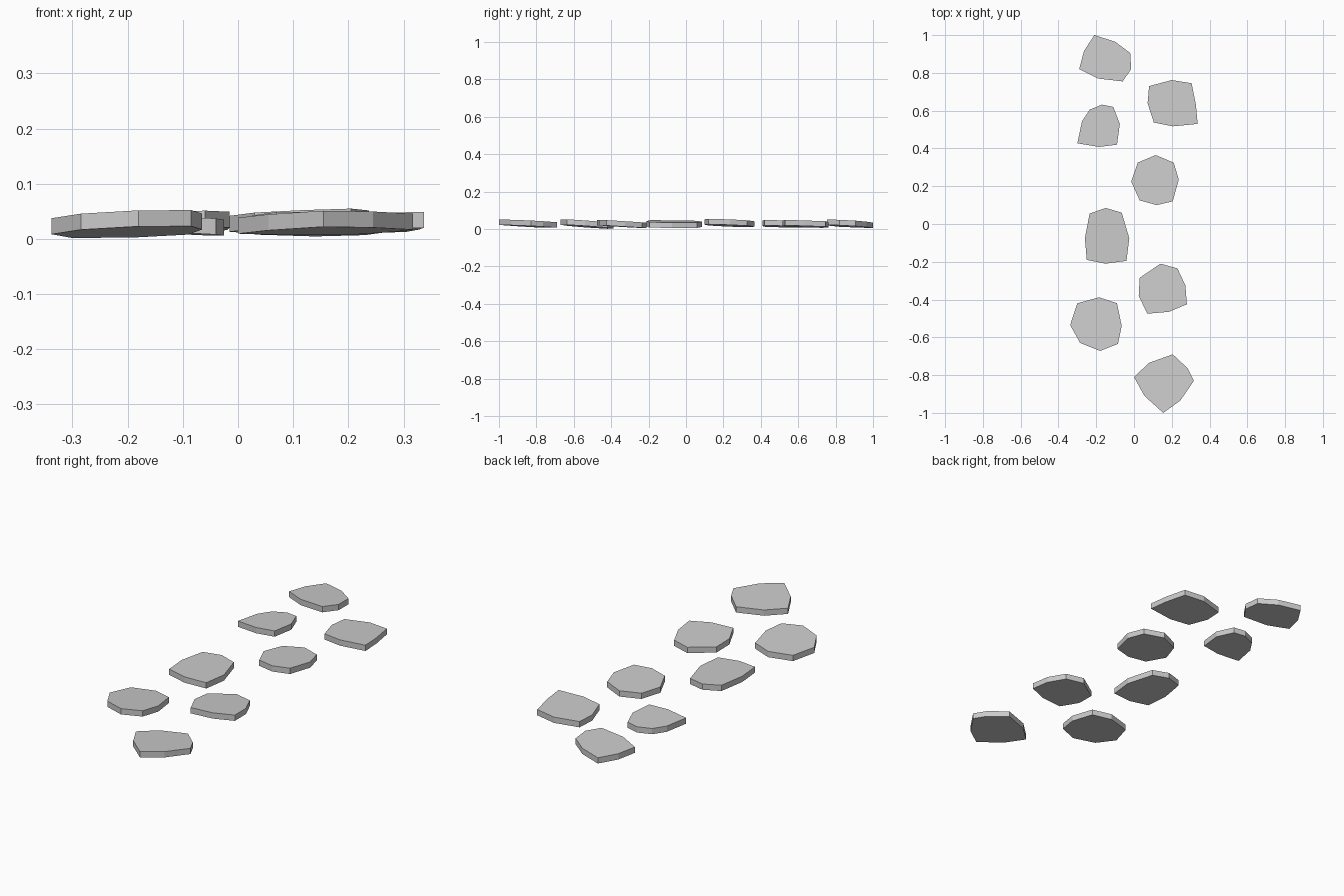
import bpy, bmesh
from mathutils import Vector

THICK = 0.029


def stone(name, outline, top, slope_x, slope_y):
    """Flat slab from an outline; its top plane tilts by the two slopes."""
    cx = sum(p[0] for p in outline) / len(outline)
    cy = sum(p[1] for p in outline) / len(outline)
    bm = bmesh.new()
    base = [bm.verts.new((x, y, top - THICK + slope_x * (x - cx) + slope_y * (y - cy)))
            for x, y in outline]
    face = bm.faces.new(base)
    ext = bmesh.ops.extrude_face_region(bm, geom=[face])
    moved = [v for v in ext["geom"] if isinstance(v, bmesh.types.BMVert)]
    bmesh.ops.translate(bm, verts=moved, vec=Vector((0, 0, THICK)))
    bmesh.ops.recalc_face_normals(bm, faces=bm.faces)
    mesh = bpy.data.meshes.new(name)
    bm.to_mesh(mesh)
    bm.free()
    bpy.context.collection.objects.link(bpy.data.objects.new(name, mesh))


# Stepping stones, from the back of the path to the front
stone("stepping_stone_1", [(-0.21, 1.0), (-0.10, 0.965), (-0.02, 0.905), (-0.015, 0.82),
      (-0.06, 0.755), (-0.19, 0.77), (-0.29, 0.82), (-0.265, 0.915)], 0.043, 0.03, -0.05)
stone("stepping_stone_2", [(0.08, 0.73), (0.20, 0.762), (0.305, 0.745), (0.328, 0.63),
      (0.337, 0.53), (0.205, 0.517), (0.105, 0.537), (0.072, 0.64)], 0.042, 0.03, -0.03)
stone("stepping_stone_3", [(-0.30, 0.427), (-0.275, 0.545), (-0.235, 0.605), (-0.17, 0.632),
      (-0.11, 0.62), (-0.075, 0.53), (-0.09, 0.42), (-0.185, 0.408)], 0.042, 0.04, -0.03)
stone("stepping_stone_4", [(0.115, 0.365), (0.21, 0.325), (0.237, 0.235), (0.205, 0.12),
      (0.12, 0.10), (0.03, 0.125), (-0.015, 0.225), (0.02, 0.325)], 0.047, 0.04, -0.04)
stone("stepping_stone_5", [(-0.15, 0.085), (-0.065, 0.06), (-0.025, -0.075), (-0.04, -0.195),
      (-0.15, -0.21), (-0.25, -0.19), (-0.26, -0.075), (-0.235, 0.055)], 0.041, -0.05, -0.01)
stone("stepping_stone_6", [(0.14, -0.21), (0.23, -0.235), (0.272, -0.325), (0.28, -0.425),
      (0.185, -0.465), (0.07, -0.475), (0.025, -0.38), (0.03, -0.285)], 0.042, 0.01, -0.06)
stone("stepping_stone_7", [(-0.185, -0.388), (-0.09, -0.42), (-0.065, -0.54), (-0.085, -0.635),
      (-0.18, -0.672), (-0.285, -0.63), (-0.338, -0.535), (-0.30, -0.42)], 0.0415, 0.03, -0.07)
stone("stepping_stone_8", [(0.205, -0.69), (0.285, -0.765), (0.317, -0.83), (0.245, -0.935),
      (0.155, -1.0), (0.055, -0.91), (0.0, -0.81), (0.08, -0.735)], 0.043, 0.02, -0.05)
